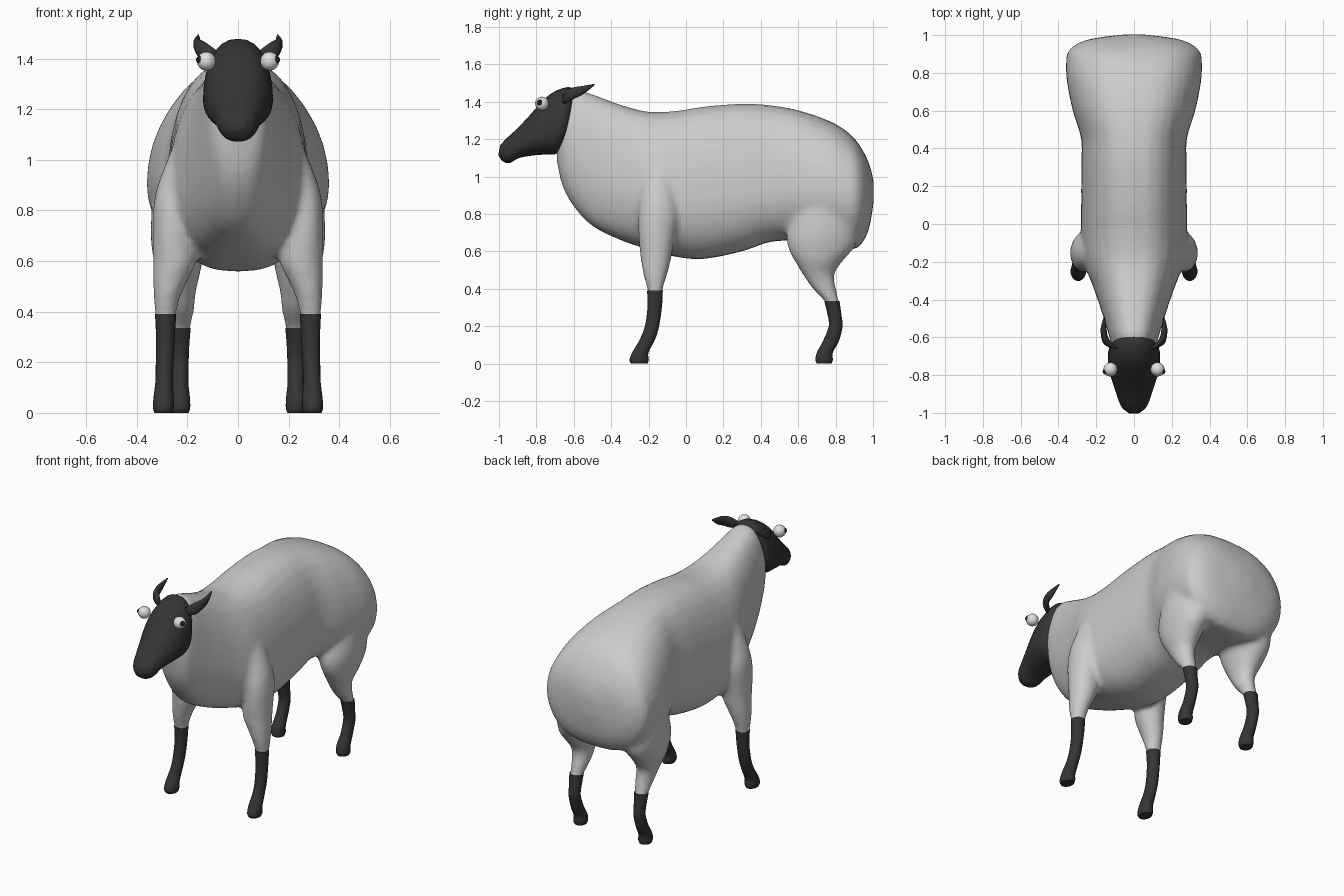
import bpy
import bmesh
import math
from mathutils import Vector

default_cube = bpy.data.objects.get("Cube")
if default_cube:
    bpy.data.objects.remove(default_cube, do_unlink=True)


def make_material(name, grey):
    material = bpy.data.materials.new(name)
    material.use_nodes = True
    colour = (grey, grey, grey, 1)
    material.diffuse_color = colour
    material.node_tree.nodes["Principled BSDF"].inputs["Base Color"].default_value = colour
    return material


wool = make_material("pale wool", 0.6)
dark = make_material("dark skin", 0.035)
eye_white = make_material("eye white", 0.75)
pupil_black = make_material("pupil black", 0.015)


def smooth_rows(rows, steps=5):
    """Pass a soft curve through the section rows."""
    rows = [Vector(row) for row in rows]
    result = []
    for i in range(len(rows) - 1):
        before, start = rows[max(i - 1, 0)], rows[i]
        end, after = rows[i + 1], rows[min(i + 2, len(rows) - 1)]
        for step in range(steps):
            t = step / steps
            bend_in, bend_out = (end - before) / 2, (after - start) / 2
            result.append(start * (2 * t**3 - 3 * t**2 + 1) + bend_in * (t**3 - 2 * t**2 + t)
                          + end * (3 * t**2 - 2 * t**3) + bend_out * (t**3 - t**2))
    return result + [rows[-1]]


def loft(name, rows, material, axis, side=1, power=1.0, shear=0.0, sides=32):
    """Skin egg-shaped rings; each row is (station, centre x, half width, low, high, widest)."""
    bm = bmesh.new()
    rings = []
    for station, centre, width, low, high, widest in smooth_rows(rows):
        ring = []
        for k in range(sides):
            angle = math.tau * k / sides
            c, s = math.cos(angle), math.sin(angle)
            x = side * (centre + width * math.copysign(abs(c) ** power, c))
            v = widest + s * ((high - widest) if s > 0 else (widest - low))
            point = (x, station + shear * (v - 1.2), v) if axis == "y" else (x, v, station)
            ring.append(bm.verts.new(point))
        rings.append(ring)
    for first, second in zip(rings, rings[1:]):
        for k in range(sides):
            n = (k + 1) % sides
            bm.faces.new((first[k], first[n], second[n], second[k]))
    bm.faces.new(rings[0])
    bm.faces.new(rings[-1])
    bmesh.ops.recalc_face_normals(bm, faces=bm.faces)
    return finish(name, bm, material)


def finish(name, bm, material):
    mesh = bpy.data.meshes.new(name)
    bm.to_mesh(mesh)
    bm.free()
    mesh.materials.append(material)
    obj = bpy.data.objects.new(name, mesh)
    bpy.context.collection.objects.link(obj)
    return obj


def select_only(objects):
    bpy.ops.object.select_all(action="DESELECT")
    for obj in objects:
        obj.select_set(True)
    bpy.context.view_layer.objects.active = objects[0]


def even(rows):
    """Add the widest point halfway between low and high."""
    return [(*row, (row[3] + row[4]) / 2) for row in rows]


# Trunk: station y, half width, low, high, widest height
trunk_rows = [
    (-.69, .05, 1.08, 1.2, 1.15), (-.66, .105, .95, 1.4, 1.2),
    (-.6, .13, .84, 1.465, 1.15), (-.5, .16, .735, 1.44, 1.05),
    (-.35, .21, .66, 1.385, .95), (-.2, .265, .61, 1.347, .88),
    (-.05, .28, .57, 1.352, .85), (.1, .28, .56, 1.375, .87),
    (.3, .28, .6, 1.39, .9), (.45, .28, .65, 1.382, .92),
    (.6, .325, .655, 1.355, .92), (.75, .355, .63, 1.305, .92),
    (.85, .36, .613, 1.25, .9), (.92, .345, .62, 1.18, .9),
    (.975, .25, .71, 1.08, .9), (1.003, .06, .86, .98, .92)]
trunk = loft("woolly_body", [(y, 0, *rest) for y, *rest in trunk_rows], wool, "y", power=.75)

# Woolly upper legs: station z, centre x, half width, front y, back y
front_upper = [
    (1.05, .215, .045, -.22, -.08), (.9, .25, .068, -.24, -.06), (.8, .263, .073, -.255, -.045),
    (.68, .256, .081, -.255, -.06), (.6, .25, .086, -.247, -.072), (.52, .268, .068, -.237, -.088),
    (.45, .282, .052, -.222, -.108), (.39, .286, .043, -.206, -.124), (.31, .287, .034, -.2, -.134)]
hind_upper = [
    (.85, .22, .12, .58, .92), (.7, .23, .115, .54, .92), (.62, .236, .1, .545, .9),
    (.55, .236, .086, .58, .84), (.48, .23, .064, .622, .795), (.4, .226, .052, .677, .803),
    (.33, .23, .042, .742, .819), (.26, .23, .033, .762, .826)]

# Dark lower legs and feet, in the same order
front_lower = [
    (.39, .286, .042, -.208, -.124), (.3, .287, .037, -.206, -.129), (.2, .29, .035, -.22, -.144),
    (.13, .292, .034, -.247, -.165), (.06, .294, .04, -.287, -.2), (.02, .295, .041, -.302, -.199),
    (0, .295, .035, -.294, -.205)]
hind_lower = [
    (.335, .23, .043, .739, .821), (.26, .23, .037, .757, .831), (.2, .23, .035, .763, .837),
    (.12, .23, .034, .732, .817), (.06, .23, .04, .7, .785), (.02, .23, .041, .692, .785),
    (0, .23, .035, .7, .778)]

# Ears: station y, centre x, half width, low, high
ear_rows = [
    (-.66, .1, .02, 1.39, 1.44), (-.635, .135, .025, 1.395, 1.465), (-.6, .155, .018, 1.415, 1.477),
    (-.55, .161, .015, 1.44, 1.485), (-.49, .157, .003, 1.487, 1.496)]


def ball(name, centre, radius, material):
    bm = bmesh.new()
    bmesh.ops.create_uvsphere(bm, u_segments=24, v_segments=16, radius=radius)
    bmesh.ops.translate(bm, vec=centre, verts=bm.verts)
    return finish(name, bm, material)


woolly_parts = [trunk]
smooth_parts = []
for side, label in ((1, "left"), (-1, "right")):
    for place, upper, lower in (("front", front_upper, front_lower), ("hind", hind_upper, hind_lower)):
        woolly_parts.append(loft(f"{label}_{place}_upper_leg", even(upper), wool, "z", side))
        smooth_parts.append(loft(f"{label}_{place}_lower_leg", even(lower), dark, "z", side, sides=24))
    smooth_parts.append(loft(f"{label}_ear", even(ear_rows), dark, "y", side, sides=16))
    # Eyeball with a pupil set into its outer side
    eye = Vector((side * .125, -.77, 1.39))
    gaze = Vector((side * .88, -.4, .2)).normalized()
    smooth_parts.append(ball(f"{label}_eye", eye, .037, eye_white))
    smooth_parts.append(ball(f"{label}_pupil", eye + gaze * .026, .0175, pupil_black))

# Head: leaning rings from the neck seam to the nose
head_rows = [
    (-.63, .09, 1.2, 1.43, 1.28), (-.672, .133, 1.125, 1.477, 1.25), (-.74, .137, 1.118, 1.462, 1.23),
    (-.8, .127, 1.113, 1.415, 1.22), (-.87, .102, 1.1, 1.315, 1.19), (-.92, .084, 1.072, 1.25, 1.16),
    (-.96, .064, 1.085, 1.205, 1.15), (-.987, .03, 1.115, 1.168, 1.14)]
smooth_parts.append(loft("head", [(y, 0, *rest) for y, *rest in head_rows], dark, "y",
                         power=.85, shear=.2))

# Blend the trunk and upper legs into one soft skin
select_only(woolly_parts)
bpy.ops.object.join()
blend = trunk.modifiers.new("blend", "REMESH")
blend.mode = "VOXEL"
blend.voxel_size = .016
blend.use_smooth_shade = True
soften = trunk.modifiers.new("soften", "SMOOTH")
soften.factor = .5
soften.iterations = 8

select_only(smooth_parts)
bpy.ops.object.shade_smooth_by_angle(angle=math.radians(50))
